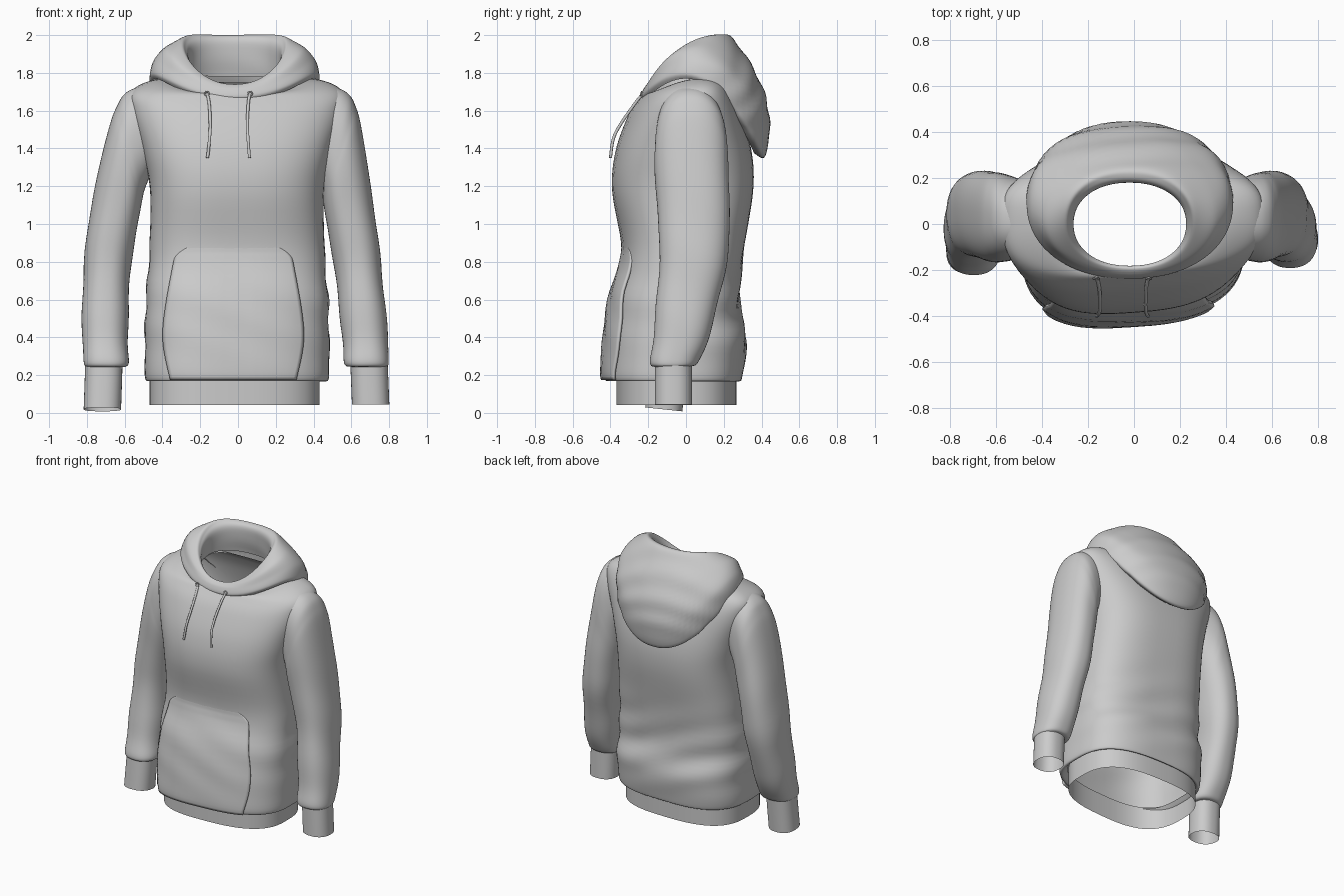
import bpy, bmesh, math
from mathutils import Vector
from mathutils.bvhtree import BVHTree

if "Cube" in bpy.data.objects:
    bpy.data.objects.remove(bpy.data.objects["Cube"])

N = 72  # points around each ring


def spow(v, e):
    return math.copysign(abs(v) ** e, v)


def spline(rows, steps):
    """Catmull-Rom through a list of number tuples."""
    out = []
    for i in range(len(rows) - 1):
        p = [rows[max(0, min(len(rows) - 1, i + d))] for d in (-1, 0, 1, 2)]
        for k in range(steps):
            t = k / steps
            out.append([0.5 * (2 * b + (c - a) * t + (2 * a - 5 * b + 4 * c - d) * t * t
                               + (3 * b - a - 3 * c + d) * t ** 3) for a, b, c, d in zip(*p)])
    out.append(list(rows[-1]))
    return out


def body_ring(cx, e, shear, w, yf, zf, ys, zs, yb, zb):
    """Rounded loop through given front, side and back points; shear skews the front."""
    pts = []
    for j in range(N):
        a = 2 * math.pi * j / N
        s, x = spow(math.sin(a), e), w * spow(math.cos(a), e)
        q = lambda f, m, b: m + (b - f) / 2 * s + ((b + f) / 2 - m) * s * s
        pts.append((cx + x, q(yf, ys, yb) + shear * x * max(0, -s), q(zf, zs, zb)))
    return pts


def arm_ring(side, xo, zo, xi, zi, yf, yb):
    """Loop through outer, inner, front and back points of an arm."""
    pts = []
    for j in range(N):
        a = 2 * math.pi * j / N
        c, s = spow(math.cos(a), .85), spow(math.sin(a), .85)
        x, y = (xo + xi) / 2 + (xo - xi) / 2 * c, (yf + yb) / 2 + (yb - yf) / 2 * s
        z = (zo + zi) / 2 + (zo - zi) / 2 * c
        if side < 0:  # the left arm bows out and its hand end hangs lower and forward
            x += .016 + .045 * max(0, math.sin(math.pi * (z - .25) / 1.4))
            y -= .055 * max(0, 1 - z / .6)
            z -= .032 * max(0, 1 - z / .25) * (1 + 4 * (y + .12))
        pts.append((side * x, y, z))
    return pts


def finish(name, bm):
    me = bpy.data.meshes.new(name)
    bm.to_mesh(me)
    bm.free()
    for p in me.polygons:
        p.use_smooth = True
    ob = bpy.data.objects.new(name, me)
    bpy.context.collection.objects.link(ob)
    return ob


def loft(name, rings, fold=None):
    """Skin the rings, then push points along their normals by fold(point)."""
    bm = bmesh.new()
    vs = [[bm.verts.new(p) for p in r] for r in rings]
    for a, b in zip(vs, vs[1:]):
        for j in range(N):
            k = (j + 1) % N
            bm.faces.new((a[j], a[k], b[k], b[j]))
    bmesh.ops.recalc_face_normals(bm, faces=bm.faces[:])
    if fold:
        bm.normal_update()
        for v, d in [(v, v.normal * fold(v.co)) for v in bm.verts]:
            v.co += d
    return finish(name, bm)


def level(z, w, yf, yb):
    return (w, yf, z, (yf + yb) / 2, z, yb, z)


# Torso: rolled hem, loose waist, chest, sloping shoulders, neck hole
torso_rows = [level(.2, .44, -.37, .26), level(.168, .47, -.405, .285),
              level(.2, .488, -.425, .3), level(.38, .488, -.415, .32),
              level(.58, .483, -.39, .285), level(.85, .465, -.335, .305),
              level(1.17, .46, -.385, .355), level(1.38, .5, -.368, .348),
              (.56, -.3, 1.57, .02, 1.59, .29, 1.59),
              (.56, -.24, 1.665, .03, 1.7, .24, 1.7),
              (.44, -.215, 1.69, .03, 1.76, .21, 1.74),
              (.27, -.19, 1.68, 0, 1.76, .2, 1.75)]


def torso_fold(co):
    k = math.exp(-((co.z - .55) / .25) ** 2) * (1 if co.y > -.1 else .4)
    return .008 * k * math.sin(27 * co.z + 5 * co.x + 2 * math.sin(4 * co.x))


torso = loft("torso", [body_ring(-.005, .7, .07, *r) for r in spline(torso_rows, 6)], torso_fold)

# Waistband
loft("waistband", [body_ring(-.018, .72, .05, *level(z, .45, -.366, .268)) for z in (.21, .12, .042)])

# Hood: draped outer edge, bulge, rolled rim, inner collar
hood_rows = [(.435, -.225, 1.65, .085, 1.75, .36, 1.375),
             (.45, -.238, 1.675, .095, 1.775, .42, 1.36),
             (.43, -.227, 1.712, .1, 1.86, .443, 1.56),
             (.37, -.212, 1.73, .05, 1.935, .39, 1.76),
             (.29, -.2, 1.738, .02, 1.962, .265, 1.965),
             (.26, -.19, 1.738, .01, 1.935, .21, 1.998),
             (.245, -.182, 1.722, .0, 1.88, .178, 1.95),
             (.26, -.185, 1.66, 0, 1.76, .205, 1.78)]


def hood_fold(co):
    k = max(0, min(1, (co.y - .1) * 5)) * max(0, min(1, (co.z - 1.42) * 6))
    return .005 * k * math.sin(38 * co.z + 30 * co.x ** 2 + 6 * co.x)


loft("hood", [body_ring(-.018, .92, 0, *r) for r in spline(hood_rows, 7)], hood_fold)

# Sleeves and cuffs (outer x,z, inner x,z, front y, back y)
sleeve_rows = [(.48, 1.735, .42, 1.24, -.15, .19), (.57, 1.7, .44, 1.18, -.16, .21),
               (.62, 1.63, .45, 1.12, -.165, .22),
               (.662, 1.46, .46, 1.05, -.165, .225), (.742, .92, .505, .8, -.14, .225),
               (.79, .45, .55, .42, -.17, .13), (.8, .28, .56, .265, -.19, .07),
               (.79, .245, .6, .245, -.165, .035)]
for label, side in (("right", 1), ("left", -1)):
    loft(label + "_sleeve", [arm_ring(side, *r) for r in spline(sleeve_rows, 8)],
         lambda c: .003 * math.sin(16 * c.z + 9 * c.y) * max(0, min(1, (1.3 - c.z) * 2)))
    loft(label + "_cuff", [arm_ring(side, .803 - z / 25, z, .605 - z / 25, z, -.165, .032)
                           for z in (.26, .19, .12, .045)])

# Front pocket: a panel laid over the torso, open at the sides, fading in at the top
tree = BVHTree.FromPolygons([v.co for v in torso.data.vertices],
                            [p.vertices[:] for p in torso.data.polygons])
bm = bmesh.new()
grid = []
for z, half in spline([(.175, .335), (.42, .375), (.76, .325), (.84, .295), (.89, .215)], 8):
    row = []
    for j in range(41):
        x = -.025 + half * (j / 20 - 1)
        hit = tree.ray_cast(Vector((x, -2, z)), Vector((0, 1, 0)))[0]
        lift = .026 * min(1, (.89 - z) / .22) - .002
        row.append(bm.verts.new((x, (hit.y if hit else -.4) - lift, z)))
    grid.append(row)
for a, b in zip(grid, grid[1:]):
    for j in range(40):
        bm.faces.new((a[j], a[j + 1], b[j + 1], b[j]))
pocket = finish("front_pocket", bm)
mod = pocket.modifiers.new("thickness", 'SOLIDIFY')
mod.thickness, mod.offset = .014, -1
bpy.context.view_layer.objects.active = pocket
pocket.select_set(True)
bpy.ops.object.shade_smooth_by_angle()

# Drawstrings with eyelets
string_path = spline([(-.228, 1.69), (-.27, 1.638), (-.345, 1.53), (-.385, 1.45), (-.4, 1.35)], 6)
for label, x0, sway in (("left", -.165, .018), ("right", .064, -.014)):
    cu = bpy.data.curves.new(label + "_drawstring", 'CURVE')
    cu.dimensions = '3D'
    cu.bevel_depth, cu.bevel_resolution, cu.use_fill_caps = .008, 3, True
    sp = cu.splines.new('POLY')
    sp.points.add(len(string_path) - 1)
    for i, (p, (y, z)) in enumerate(zip(sp.points, string_path)):
        p.co = (x0 + sway * math.sin(i / 8), y, z, 1)
    sp.use_smooth = True
    bpy.context.collection.objects.link(bpy.data.objects.new(label + "_drawstring", cu))
    bpy.ops.mesh.primitive_torus_add(major_radius=.011, minor_radius=.004, major_segments=20,
                                     minor_segments=8, location=(x0, -.238, 1.69),
                                     rotation=(math.radians(75), 0, 0))
    bpy.context.object.name = label + "_eyelet"
    bpy.ops.object.shade_smooth()
